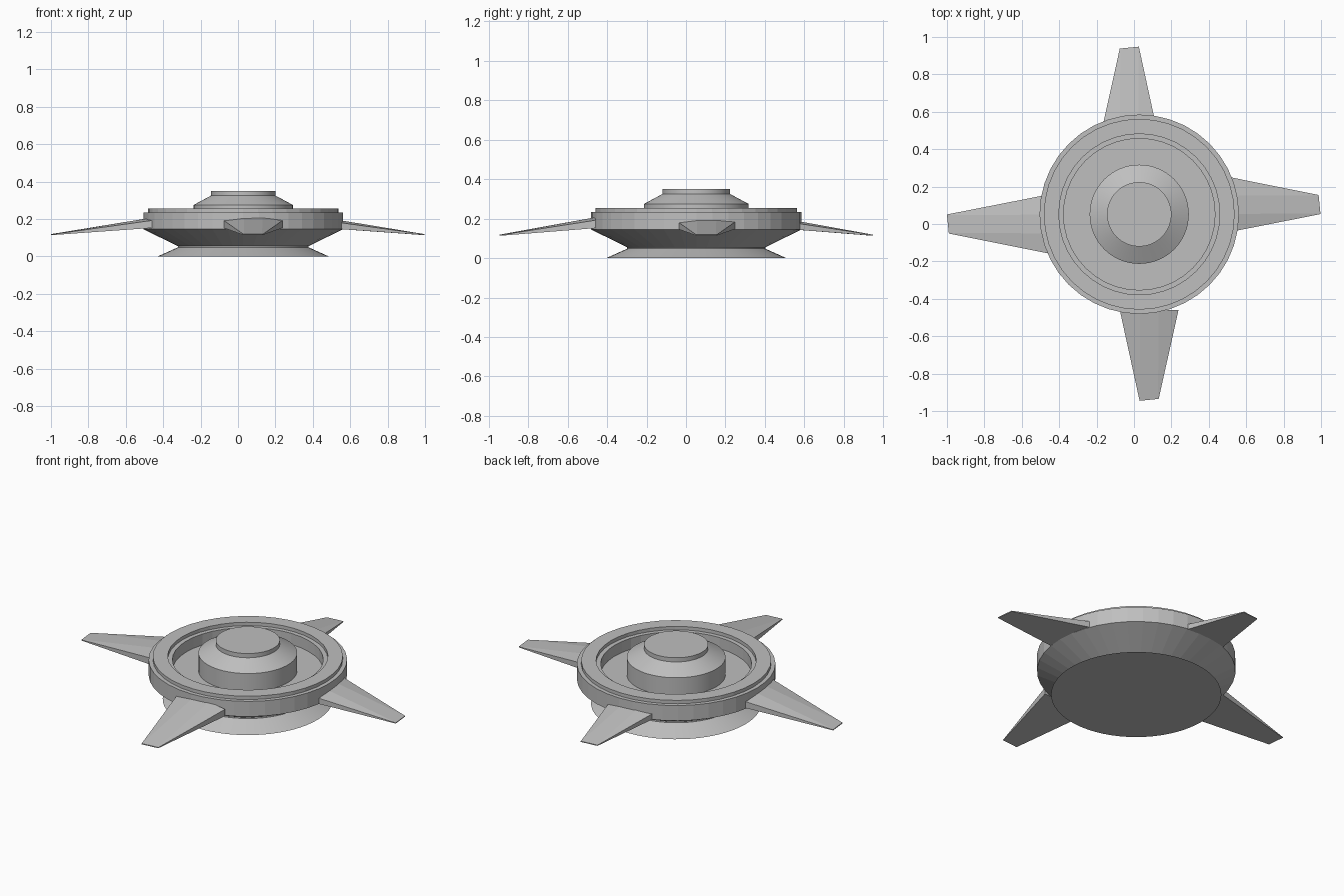
import bpy
import bmesh
from math import cos, sin, pi, radians
from mathutils import Matrix

cube = bpy.data.objects.get("Cube")
if cube:
    bpy.data.objects.remove(cube, do_unlink=True)

CENTRE = (0.028, 0.052)  # the disc sits slightly off the centre of the fins

grey = bpy.data.materials.new("plain_grey")
grey.use_nodes = True
colour = (0.52, 0.52, 0.52, 1)
grey.diffuse_color = colour
grey.node_tree.nodes["Principled BSDF"].inputs["Base Color"].default_value = colour


def finish(name, bm, smooth=False):
    bmesh.ops.recalc_face_normals(bm, faces=bm.faces)
    mesh = bpy.data.meshes.new(name)
    bm.to_mesh(mesh)
    bm.free()
    mesh.materials.append(grey)
    obj = bpy.data.objects.new(name, mesh)
    bpy.context.collection.objects.link(obj)
    if smooth:
        bpy.ops.object.select_all(action="DESELECT")
        obj.select_set(True)
        bpy.context.view_layer.objects.active = obj
        bpy.ops.object.shade_smooth_by_angle(angle=radians(25))
    return obj


def lathe(name, profile, sides, smooth):
    """Turn a (radius, height) profile about the disc axis, capping both ends."""
    bm = bmesh.new()
    rings = []
    for r, z in profile:
        rings.append([bm.verts.new((CENTRE[0] + r * cos(2 * pi * i / sides),
                                    CENTRE[1] + r * sin(2 * pi * i / sides), z))
                      for i in range(sides)])
    for a, b in zip(rings, rings[1:]):
        for i in range(sides):
            j = (i + 1) % sides
            bm.faces.new((a[i], a[j], b[j], b[i]))
    bm.faces.new(rings[0])
    bm.faces.new(rings[-1])
    return finish(name, bm, smooth)


# Flared foot
lathe("base_foot", [(0.457, 0), (0.35, 0.048), (0.35, 0.06)], 64, True)

# Main disc: underside cone, rim, stepped lip and sunken floor
lathe("main_disc", [(0.345, 0.052), (0.533, 0.145), (0.533, 0.235), (0.51, 0.235),
                    (0.51, 0.255), (0.43, 0.255), (0.43, 0.235), (0.405, 0.235),
                    (0.405, 0.17)], 40, False)

# Central turret
lathe("turret", [(0.265, 0.165), (0.265, 0.275), (0.172, 0.325), (0.172, 0.35)], 64, True)


def fin(name, angle, offset, reach):
    """Tapered fin pointing along +x, then turned into place."""
    bm = bmesh.new()
    # Root section: wide, with a gently raised middle band
    root = [(-0.157, 0.152), (-0.157, 0.192), (-0.05, 0.207),
            (0.05, 0.207), (0.157, 0.192), (0.157, 0.152)]
    # Tip section: narrow and thin, with a slightly skewed end
    tip = [(-0.051, 0.114), (-0.051, 0.118), (-0.048, 0.119),
           (0.048, 0.119), (0.051, 0.118), (0.051, 0.114)]
    a = [bm.verts.new((0.46, y, z)) for y, z in root]
    b = [bm.verts.new((reach - 0.1 * (y + 0.05), y, z)) for y, z in tip]
    for i in range(6):
        j = (i + 1) % 6
        bm.faces.new((a[i], a[j], b[j], b[i]))
    bm.faces.new(a)
    bm.faces.new(b)
    turn = Matrix.Rotation(angle, 4, "Z")
    bm.transform(turn @ Matrix.Translation((0, offset, 0)))
    return finish(name, bm)


# Four fins, each shifted sideways in its own direction
fin("left_fin", 0, 0.104, 0.997)
fin("back_fin", pi / 2, 0.025, 0.948)
fin("right_fin", pi, 0.0, 1.0)
fin("front_fin", -pi / 2, 0.081, 0.945)
